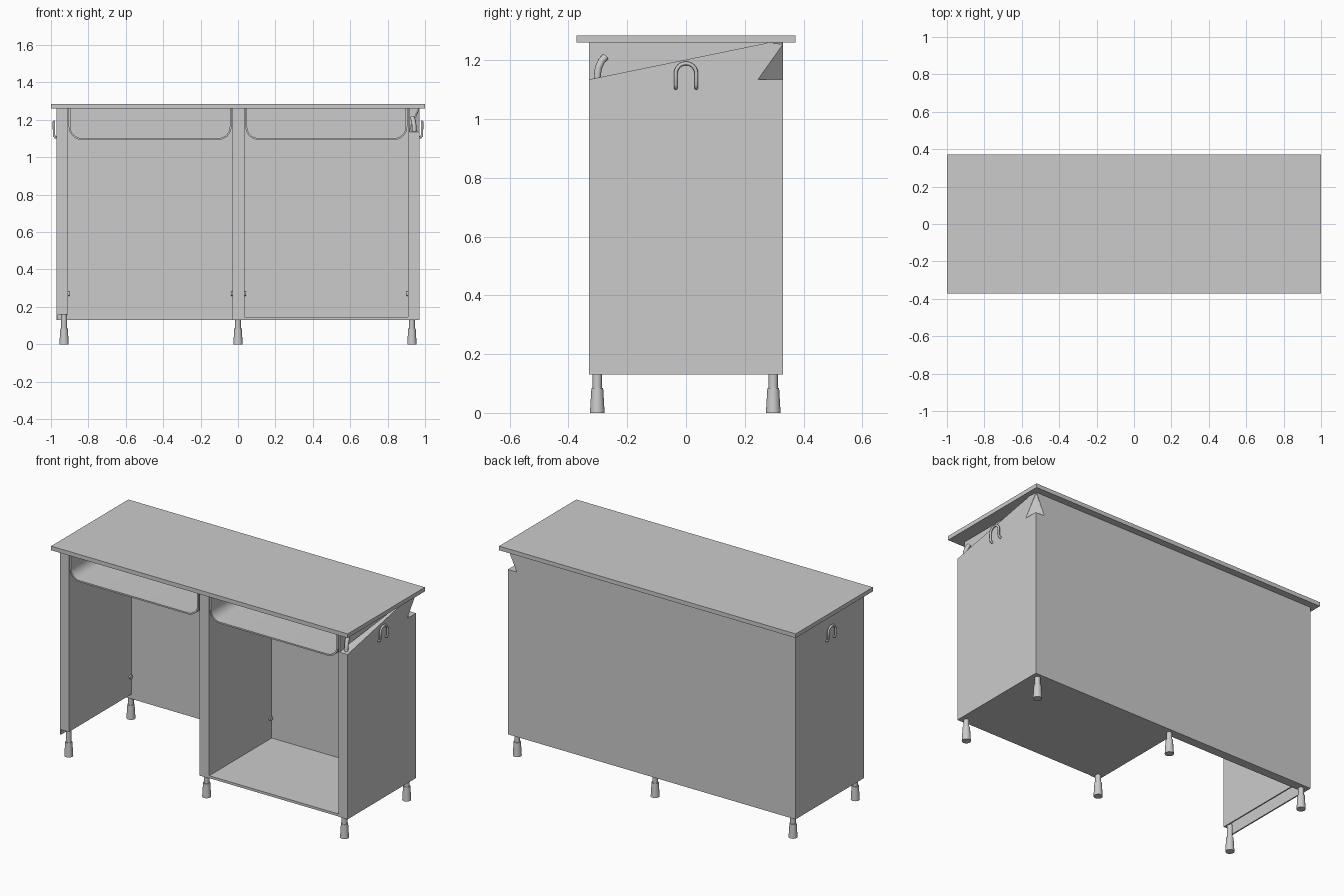
import bpy, bmesh, math
from mathutils import Vector

if "Cube" in bpy.data.objects:
    bpy.data.objects.remove(bpy.data.objects["Cube"])


def prism(name, pts, extrude):
    """Flat polygon of 3D points pushed along a vector."""
    bm = bmesh.new()
    face = bm.faces.new([bm.verts.new(p) for p in pts])
    if max(map(abs, extrude)) > 0:
        geo = bmesh.ops.extrude_face_region(bm, geom=[face])["geom"]
        moved = [v for v in geo if isinstance(v, bmesh.types.BMVert)]
        bmesh.ops.translate(bm, verts=moved, vec=Vector(extrude))
        bmesh.ops.recalc_face_normals(bm, faces=bm.faces)
    me = bpy.data.meshes.new(name)
    bm.to_mesh(me)
    bm.free()
    ob = bpy.data.objects.new(name, me)
    bpy.context.collection.objects.link(ob)
    return ob


def box(name, x0, x1, y0, y1, z0, z1):
    return prism(name, [(x0, y0, z0), (x1, y0, z0), (x1, y1, z0), (x0, y1, z0)],
                 (0, 0, z1 - z0))


def smooth(ob):
    bpy.ops.object.select_all(action='DESELECT')
    ob.select_set(True)
    bpy.context.view_layer.objects.active = ob
    bpy.ops.object.shade_smooth_by_angle(angle=math.radians(35))


def tube(name, pts, r):
    cu = bpy.data.curves.new(name, 'CURVE')
    cu.dimensions = '3D'
    cu.bevel_depth = r
    cu.bevel_resolution = 2
    cu.use_fill_caps = True
    sp = cu.splines.new('POLY')
    sp.points.add(len(pts) - 1)
    for p, c in zip(sp.points, pts):
        p.co = (*c, 1)
    sp.use_smooth = True
    ob = bpy.data.objects.new(name, cu)
    bpy.context.collection.objects.link(ob)
    return ob


T = 0.008                      # sheet thickness
F, B = -0.33, 0.33             # front and back of the body
Z0, Z1, ZC = 0.13, 1.26, 1.135  # body bottom, body top, cut height

# Worktop
box("worktop", -1, 1, -0.372, 0.372, Z1, 1.285)

# Back wall with the notched right corner
prism("back_wall", [(-0.97, 0.275, Z0), (0.97, 0.275, Z0), (0.97, 0.275, ZC),
                    (0.91, 0.275, ZC), (0.965, 0.275, Z1), (-0.97, 0.275, Z1)],
      (0, B - 0.275, 0))

# Left side: hollow sheet channel, open below
box("left_outer_sheet", -0.97, -0.97 + T, F, B, Z0, Z1)
box("left_inner_sheet", -0.91 - T, -0.91, F, 0.28, 0.16, Z1)
box("left_front_sheet", -0.97, -0.91, F, F + T, 0.16, Z1)

# Right side: hollow, with sloped top edge and notched back corner
prism("right_outer_sheet", [(0.97, F, Z0), (0.97, B, Z0), (0.97, B, ZC), (0.97, 0.245, ZC),
                            (0.97, B, Z1 - 0.005), (0.97, 0.28, Z1), (0.97, F, ZC)],
      (-T, 0, 0))
box("right_inner_sheet", 0.91, 0.91 + T, F, 0.28, Z0, Z1)
box("right_front_sheet", 0.91, 0.97, F, F + T, Z0, ZC)
prism("right_top_ramp", [(0.97, F, ZC), (0.97, 0.28, Z1), (0.91, F, ZC)], (0, 0, -0.003))
prism("corner_plate", [(0.97, 0.245, ZC), (0.91, B, ZC), (0.97, B, Z1)],
      (-0.003, -0.002, 0.001))

# Centre divider and bottom shelf of the right bay
box("centre_divider", -0.03, 0.035, F, 0.28, Z0, Z1)
box("bottom_shelf", 0.03, 0.962, F + 0.003, 0.28, Z0, Z0 + 0.015)

# Trays: thin U-shaped troughs under the worktop
for name, x0, x1 in (("left_tray", -0.905, -0.035), ("right_tray", 0.04, 0.905)):
    def trough(inset):
        r = 0.07 - inset
        a, b, z = x0 + inset, x1 - inset, 1.093 + inset
        pts = [(a, F, Z1)]
        for cx, start in ((a + r, 180), (b - r, 270)):
            for i in range(9):
                t = math.radians(start + i * 11.25)
                pts.append((cx + r * math.cos(t), F, z + r + r * math.sin(t)))
        return pts + [(b, F, Z1)]
    smooth(prism(name, trough(0) + trough(0.009)[::-1], (0, 0.61, 0)))

# Six legs: thin stem on a tapered foot
profile = [(0, 0), (0.025, 0), (0.02, 0.085), (0.0155, 0.085), (0.0155, 0.165), (0, 0.165)]
for xn, x in (("left", -0.93), ("centre", 0), ("right", 0.93)):
    for yn, y in (("front", -0.302), ("back", 0.297)):
        bm = bmesh.new()
        vs = [bm.verts.new((r, 0, z)) for r, z in profile]
        es = [bm.edges.new(p) for p in zip(vs, vs[1:])]
        bmesh.ops.spin(bm, geom=vs + es, cent=(0, 0, 0), axis=(0, 0, 1),
                       angle=math.tau, steps=20)
        bmesh.ops.remove_doubles(bm, verts=bm.verts, dist=1e-5)
        bmesh.ops.recalc_face_normals(bm, faces=bm.faces)
        me = bpy.data.meshes.new("leg")
        bm.to_mesh(me)
        bm.free()
        leg = bpy.data.objects.new(f"{yn}_{xn}_leg", me)
        leg.location = (x, y, 0)
        bpy.context.collection.objects.link(leg)
        smooth(leg)

# Side hooks: arched tubes whose ends turn into the panel
for name, s in (("left_hook", -1), ("right_hook", 1)):
    arch = [(s * 0.984, 0.035 * math.cos(math.pi * i / 12),
             1.155 + 0.035 * math.sin(math.pi * i / 12)) for i in range(13)]
    ends = [[(s * 0.965, y, 1.105), (s * 0.977, y, 1.107), (s * 0.984, y, 1.117)]
            for y in (0.035, -0.035)]
    tube(name, ends[0] + arch + ends[1][::-1], 0.0065)

# Bent tube inside the right side opening
tube("inner_bent_tube", [(0.942, -0.302, 1.10), (0.942, -0.302, 1.15), (0.941, -0.298, 1.175),
                         (0.938, -0.288, 1.197), (0.932, -0.274, 1.213)], 0.012)

# Small pegs on the inner faces of the bays
for name, x, s in (("left_peg", -0.91, 1), ("divider_left_peg", -0.03, -1),
                   ("divider_right_peg", 0.035, 1), ("right_peg", 0.91, -1)):
    tube(name, [(x - s * 0.005, 0.262, 0.27), (x + s * 0.008, 0.262, 0.27)], 0.013)
